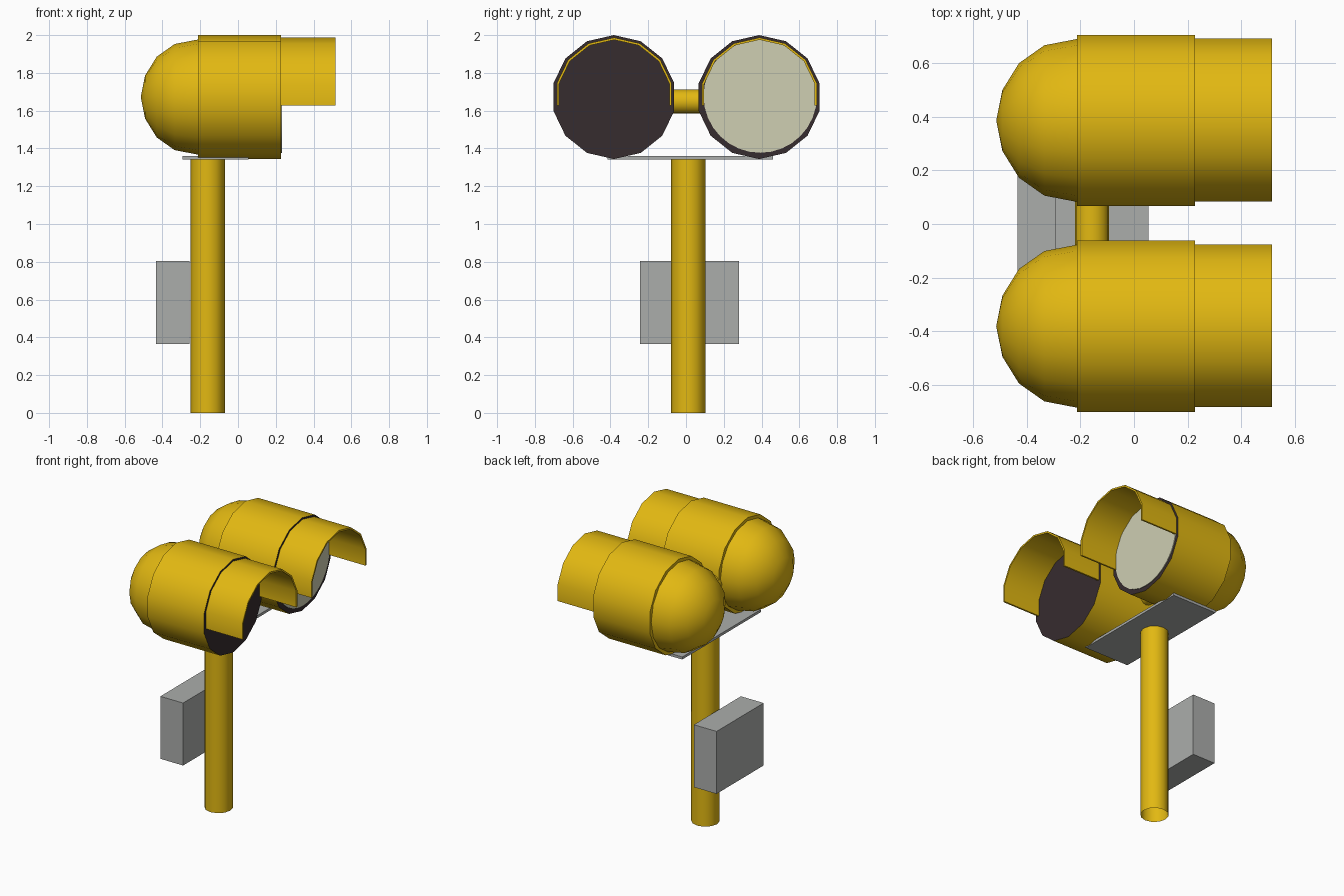
import bpy, bmesh, math
from mathutils import Matrix, Vector

if "Cube" in bpy.data.objects:
    bpy.data.objects.remove(bpy.data.objects["Cube"])


def material(name, rgb):
    m = bpy.data.materials.new(name)
    m.diffuse_color = (*rgb, 1)
    m.use_nodes = True
    m.node_tree.nodes["Principled BSDF"].inputs["Base Color"].default_value = m.diffuse_color
    return m


YELLOW = material("yellow paint", (0.76, 0.48, 0.006))
DARK = material("dark lens", (0.037, 0.025, 0.028))
CREAM = material("cream lens", (0.62, 0.62, 0.45))
GREY = material("grey metal", (0.41, 0.42, 0.41))


def finish(name, bm, mats):
    bmesh.ops.recalc_face_normals(bm, faces=bm.faces[:])
    me = bpy.data.meshes.new(name)
    bm.to_mesh(me)
    bm.free()
    for m in mats:
        me.materials.append(m)
    ob = bpy.data.objects.new(name, me)
    bpy.context.collection.objects.link(ob)
    return ob


def lathe_x(name, profile, sides, y, z, mats, dark_from=None):
    """Spin (x, radius) points about the x axis; radius 0 closes to a point."""
    bm = bmesh.new()
    rings = []
    for x, r in profile:
        if r == 0:
            rings.append([bm.verts.new((x, y, z))] * sides)
        else:
            rings.append([bm.verts.new((x, y + r * math.sin(math.tau * i / sides),
                                        z + r * math.cos(math.tau * i / sides)))
                          for i in range(sides)])
    for k, (a, b) in enumerate(zip(rings, rings[1:])):
        for i in range(sides):
            j = (i + 1) % sides
            f = bm.faces.new(list(dict.fromkeys((a[i], a[j], b[j], b[i]))))
            if dark_from is not None and k >= dark_from:
                f.material_index = 1
    return finish(name, bm, mats)


def rod(name, centre, radius, length, sides, axis, mat, caps=True):
    bm = bmesh.new()
    rot = Matrix.Rotation(math.pi / 2, 4, 'X') if axis == 'Y' else Matrix()
    bmesh.ops.create_cone(bm, cap_ends=caps, segments=sides, radius1=radius,
                          radius2=radius, depth=length,
                          matrix=Matrix.Translation(centre) @ rot)
    return finish(name, bm, [mat])


def box(name, lo, hi, mat):
    lo, hi = Vector(lo), Vector(hi)
    bm = bmesh.new()
    bmesh.ops.create_cube(bm, size=1, matrix=Matrix.Translation((lo + hi) / 2)
                          @ Matrix.Diagonal((*(hi - lo), 1)))
    return finish(name, bm, [mat])


def visor(name, y, z, r, thick, x0, x1, drop):
    """Arched hood over the lens, with sides ending at height z - drop."""
    def arc(rad):
        step = math.tau / 14
        pts = [(y + rad * math.sin(k * step), z + rad * math.cos(k * step))
               for k in range(-3, 4)]
        return [(pts[0][0], z - drop)] + pts + [(pts[-1][0], z - drop)]
    bm = bmesh.new()
    rows = [[bm.verts.new((x, *p)) for p in arc(rad)]
            for x, rad in ((x0, r), (x1, r), (x1, r - thick), (x0, r - thick))]
    for k in range(4):
        a, b = rows[k], rows[(k + 1) % 4]
        for i in range(len(a) - 1):
            bm.faces.new((a[i], a[i + 1], b[i + 1], b[i]))
    for i in (0, -1):
        bm.faces.new([row[i] for row in rows])
    return finish(name, bm, [YELLOW])


# Two lamp heads: drum, domed back, hood
Z = 1.672
for side, y in (("left", -0.382), ("right", 0.387)):
    lathe_x(side + "_lamp_drum",
            [(-0.213, 0), (-0.213, 0.328), (0.228, 0.328), (0.228, 0)],
            14, y, Z, [YELLOW, DARK], dark_from=2)
    lathe_x(side + "_lamp_dome",
            [(-0.515, 0), (-0.492, 0.114), (-0.43, 0.214), (-0.335, 0.281),
             (-0.205, 0.306)], 16, y, Z, [YELLOW])
    visor(side + "_lamp_hood", y + 0.002, 1.675, 0.312, 0.012, 0.222, 0.515, 0.048)

# Lit lens on one head only
lathe_x("lit_lens", [(0.226, 0.3), (0.233, 0.3), (0.233, 0)], 32, 0.393, 1.677, [CREAM])

# Link between the heads, post, mounting plate, control box
rod("head_link", (-0.157, 0.0, 1.648), 0.064, 0.3, 16, 'Y', YELLOW)
rod("post", (-0.16, 0.0125, 0.6725), 0.091, 1.345, 12, 'Z', YELLOW, caps=False)
box("mounting_plate", (-0.293, -0.415, 1.342), (0.055, 0.46, 1.36), GREY)
box("control_box", (-0.435, -0.243, 0.365), (-0.258, 0.281, 0.805), GREY)

# Smooth the round parts, keeping real edges sharp
bpy.ops.object.select_all(action='SELECT')
bpy.context.view_layer.objects.active = bpy.data.objects["post"]
bpy.ops.object.shade_smooth_by_angle(angle=math.radians(40))
